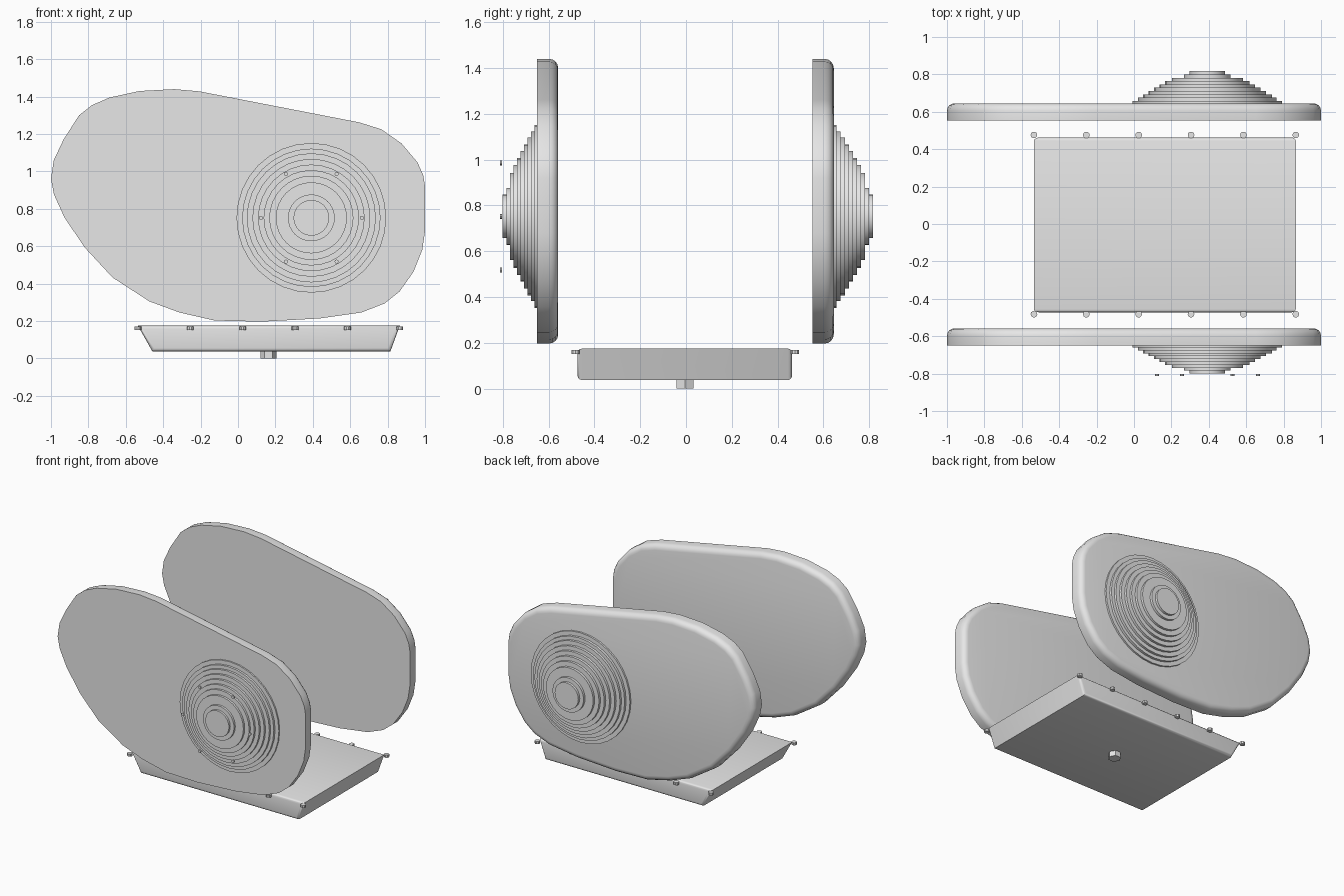
import bpy, bmesh, math
from mathutils import Matrix

cube = bpy.data.objects.get("Cube")
if cube:
    bpy.data.objects.remove(cube, do_unlink=True)

grey = bpy.data.materials.new("light_grey")
grey.use_nodes = True
COLOUR = (0.8, 0.8, 0.8, 1)
grey.diffuse_color = COLOUR
grey.node_tree.nodes["Principled BSDF"].inputs["Base Color"].default_value = COLOUR


def finish(name, bm, angle=35):
    bmesh.ops.recalc_face_normals(bm, faces=bm.faces)
    mesh = bpy.data.meshes.new(name)
    bm.to_mesh(mesh)
    bm.free()
    mesh.materials.append(grey)
    obj = bpy.data.objects.new(name, mesh)
    bpy.context.collection.objects.link(obj)
    bpy.ops.object.select_all(action='DESELECT')
    obj.select_set(True)
    bpy.context.view_layer.objects.active = obj
    bpy.ops.object.shade_smooth_by_angle(angle=math.radians(angle))
    return obj


def prism(points, axis, start, end):
    """Extrude a closed outline along 'y' (x, z points) or 'z' (x, y points)."""
    bm = bmesh.new()
    place = (lambda a, b: (a, start, b)) if axis == 'y' else (lambda a, b: (a, b, start))
    face = bm.faces.new([bm.verts.new(place(a, b)) for a, b in points])
    out = bmesh.ops.extrude_face_region(bm, geom=[face])
    shift = (0, end - start, 0) if axis == 'y' else (0, 0, end - start)
    verts = [g for g in out["geom"] if isinstance(g, bmesh.types.BMVert)]
    bmesh.ops.translate(bm, verts=verts, vec=shift)
    return bm


def circle(cx, cy, r, sides):
    return [(cx + r * math.cos(math.tau * i / sides),
             cy + r * math.sin(math.tau * i / sides)) for i in range(sides)]


# Side covers: flat towards the front, rounded towards the back
outline = [(-1, .96), (-.985, 1.06), (-.933, 1.17), (-.85, 1.3), (-.78, 1.355), (-.687, 1.395),
           (-.527, 1.43), (-.34, 1.44), (-.206, 1.428), (.65, 1.262),
           (.767, 1.225), (.874, 1.15), (.96, 1.048), (.99, .98), (1, .92), (1, .68),
           (.985, .58), (.939, .465), (.864, .358), (.783, .294), (.66, .246),
           (.436, .214), (.126, .197), (-.126, .203), (-.313, .246),
           (-.473, .305), (-.671, .433), (-.82, .594), (-.928, .754), (-.984, .877)]
for name, y in (("front_cover", -.65), ("back_cover", .553)):
    bm = prism(outline, 'y', y, y + .092)
    rim = [e for e in bm.edges if all(v.co.y > y + .05 for v in e.verts)]
    bmesh.ops.bevel(bm, geom=rim, offset=.04, segments=4, profile=.5, affect='EDGES')
    finish(name, bm)

# Stepped round caps, narrowing outwards
radii = (.4, .37, .345, .315, .285, .255, .225, .19, .125, .095)
for name, base, tip in (("front_cap", -.645, -.8), ("back_cap", .64, .817)):
    bm = bmesh.new()
    step = (tip - base) / len(radii)
    rings = []
    for i, r in enumerate(radii):
        for y in (base + i * step, base + (i + 1) * step):
            rings.append([bm.verts.new((x, y, z)) for x, z in circle(.392, .752, r, 32)])
    for low, high in zip(rings, rings[1:]):
        for k in range(32):
            j = (k + 1) % 32
            bm.faces.new((low[k], low[j], high[j], high[k]))
    bm.faces.new(rings[0])
    bm.faces.new(rings[-1])
    finish(name, bm)

# Small screws standing off the front cap
for i, (x, z) in enumerate(circle(.392, .752, .27, 6)):
    finish(f"cap_screw_{i + 1}", prism(circle(x, z, .011, 8), 'y', -.813, -.803))

# Pan with sloping ends and softened long edges
bm = prism([(-.535, .175), (.865, .175), (.815, .038), (-.458, .038)], 'y', -.473, .463)
long_edges = [e for e in bm.edges if abs(e.verts[0].co.y - e.verts[1].co.y) < .01]
bmesh.ops.bevel(bm, geom=long_edges, offset=.018, segments=3, profile=.5, affect='EDGES')
finish("pan", bm)

# Pan bolts along both long sides
for side, y in (("front", -.482), ("back", .476)):
    for i in range(6):
        bolt = circle(-.535 + .28 * i, y, .018, 10)
        finish(f"{side}_pan_bolt_{i + 1}", prism(bolt, 'z', .151, .17))

# Drain plug under the pan
finish("drain_plug", prism(circle(.163, -.005, .043, 6), 'z', 0, .04))
